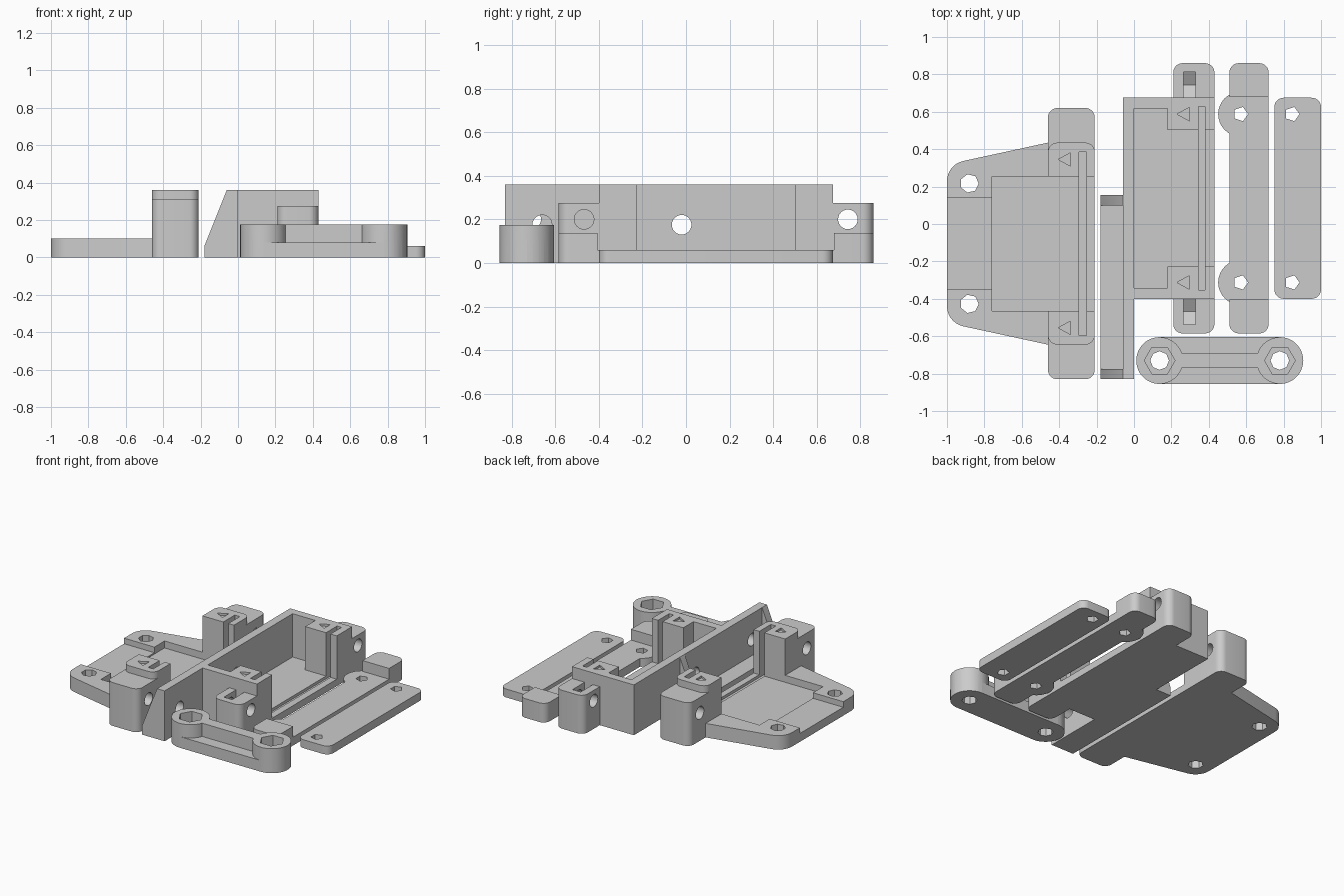
import bpy, bmesh, math
from mathutils import Vector

cube = bpy.data.objects.get("Cube")
if cube:
    bpy.data.objects.remove(cube, do_unlink=True)

grey = bpy.data.materials.new("plain grey")
grey.use_nodes = True
COLOUR = (0.6, 0.6, 0.6, 1)
grey.diffuse_color = COLOUR
grey.node_tree.nodes["Principled BSDF"].inputs["Base Color"].default_value = COLOUR


def fillet(corners, steps=7):
    """Outline from (x, y) or (x, y, radius) corners."""
    pts = []
    for i, c in enumerate(corners):
        p = Vector(c[:2])
        r = c[2] if len(c) > 2 else 0
        if not r:
            pts.append(p)
            continue
        u = (Vector(corners[i - 1][:2]) - p).normalized()
        v = (Vector(corners[(i + 1) % len(corners)][:2]) - p).normalized()
        half = u.angle(v) / 2
        centre = p + (u + v).normalized() * (r / math.sin(half))
        start = p + u * (r / math.tan(half)) - centre
        end = p + v * (r / math.tan(half)) - centre
        a0 = math.atan2(start.y, start.x)
        turn = math.remainder(math.atan2(end.y, end.x) - a0, math.tau)
        for k in range(steps + 1):
            a = a0 + turn * k / steps
            pts.append(centre + Vector((math.cos(a), math.sin(a))) * r)
    return pts


def rect(x0, x1, y0, y1, r0=0, r1=0):
    """Rectangle with radius r0 on the y0 corners and r1 on the y1 corners."""
    return fillet([(x0, y0, r0), (x1, y0, r0), (x1, y1, r1), (x0, y1, r1)])


def ring(x, y, r, n):
    return [(x + r * math.cos(math.tau * k / n), y + r * math.sin(math.tau * k / n))
            for k in range(n)]


def prism(outline, h0, h1, axis="Z"):
    """Extrude an outline along an axis."""
    place = {"Z": lambda a, b, h: (a, b, h),
             "X": lambda a, b, h: (h, a, b),
             "Y": lambda a, b, h: (a, h, b)}[axis]
    bm = bmesh.new()
    low = [bm.verts.new(place(a, b, h0)) for a, b in outline]
    high = [bm.verts.new(place(a, b, h1)) for a, b in outline]
    bm.faces.new(low)
    bm.faces.new(high)
    n = len(low)
    for i in range(n):
        j = (i + 1) % n
        bm.faces.new((low[i], low[j], high[j], high[i]))
    bmesh.ops.recalc_face_normals(bm, faces=bm.faces)
    mesh = bpy.data.meshes.new("piece")
    bm.to_mesh(mesh)
    bm.free()
    mesh.materials.append(grey)
    ob = bpy.data.objects.new("piece", mesh)
    bpy.context.collection.objects.link(ob)
    return ob


def solid(name, steps):
    """Add (+) and cut (-) pieces in order, starting from the first."""
    base = steps[0][1]
    base.name = base.data.name = name
    bpy.ops.object.select_all(action="DESELECT")
    bpy.context.view_layer.objects.active = base
    base.select_set(True)
    for sign, piece in steps[1:]:
        mod = base.modifiers.new("join", "BOOLEAN")
        mod.operation = "UNION" if sign == "+" else "DIFFERENCE"
        mod.solver = "EXACT"
        mod.object = piece
        bpy.ops.object.modifier_apply(modifier=mod.name)
        bpy.data.objects.remove(piece, do_unlink=True)
    bpy.ops.object.shade_smooth_by_angle(angle=math.radians(32))


def outer(x0, x1, mid, s, a, b, r=0.05):
    """Rectangle at distances a to b on side s, rounded on its outward corners."""
    y0, y1 = sorted((mid + s * a, mid + s * b))
    return rect(x0, x1, y0, y1, r if s < 0 else 0, r if s > 0 else 0)


def arrow(x, y):
    return [(x, y), (x + 0.066, y + 0.036), (x + 0.066, y - 0.036)]


SIDES = (-1, 1)

# Tapered tray with tall clamp posts
M = -0.105
tray = [("+", prism(fillet([(-0.21, M - 0.5), (-0.46, M - 0.54), (-1, M - 0.423, 0.11),
                            (-1, M + 0.423, 0.11), (-0.46, M + 0.54), (-0.21, M + 0.5)]), 0, 0.1)),
        ("-", prism(rect(-0.76, -0.1, M - 0.36, M + 0.36), 0.05, 0.5)),
        ("-", prism(rect(-1.1, -0.7, M - 0.245, M + 0.245), 0.06, 0.5))]
for s in SIDES:
    tray += [("+", prism(outer(-0.46, -0.21, M, s, 0.36, 0.54), 0, 0.36)),
             ("+", prism(outer(-0.46, -0.21, M, s, 0.4, 0.725), 0, 0.31))]
tray.append(("-", prism(rect(-0.295, -0.255, M - 0.49, M + 0.49), 0.03, 0.5)))
for s in SIDES:
    tray += [("-", prism(arrow(-0.405, M + s * 0.45), 0.345, 0.5)),
             ("-", prism(ring(M + s * 0.605, 0.2, 0.045, 24), -0.6, -0.1, "X")),
             ("-", prism(ring(-0.88, M + s * 0.322, 0.05, 7), -0.1, 0.5))]
solid("tapered_tray", tray)

# Open box with nut-slotted ears and a gusseted back wall
M = 0.1375
box = []
for s in SIDES:
    box.append(("+", prism(outer(0.21, 0.43, M, s, 0.5, 0.7225), 0, 0.275)))
for s in SIDES:
    y = M + s * 0.605
    slot = [(y - 0.07, 0.4), (y - 0.07, 0.16), (y, 0.12), (y + 0.07, 0.16), (y + 0.07, 0.4)]
    box.append(("-", prism(slot, 0.265, 0.33, "X")))
    box.append(("-", prism(ring(y, 0.2, 0.045, 24), 0.1, 0.6, "X")))
gusset = [(-0.18, 0), (-0.18, 0.06), (-0.06, 0.36), (-0.03, 0.36), (-0.03, 0)]
box += [("+", prism(rect(-0.06, 0.43, M - 0.5375, M + 0.5375), 0, 0.36)),
        ("+", prism(rect(-0.06, 0, -0.83, -0.37), 0, 0.36)),
        ("+", prism(rect(-0.18, 0, -0.83, 0.155), 0, 0.06)),
        ("+", prism(gusset, -0.83, -0.775, "Y")),
        ("+", prism(gusset, 0.1, 0.155, "Y")),
        ("-", prism([(0, M - 0.48), (0.18, M - 0.48), (0.18, M - 0.365), (0.5, M - 0.365),
                     (0.5, M + 0.365), (0.18, M + 0.365), (0.18, M + 0.48), (0, M + 0.48)],
                    0.05, 0.5)),
        ("-", prism(rect(0.345, 0.38, M - 0.49, M + 0.49), 0.03, 0.5))]
for s in SIDES:
    box.append(("-", prism(arrow(0.23, M + s * 0.45), 0.345, 0.5)))
for y in (-0.02, -0.66):
    box.append(("-", prism(ring(y, 0.175, 0.045, 24), -0.3, 0.1, "X")))
solid("open_box", box)

# Clamp bar with raised ends and side lobes
bar = [("+", prism(rect(0.51, 0.72, M - 0.7225, M + 0.7225, 0.05, 0.05), 0, 0.06))]
for s in SIDES:
    bar += [("+", prism(outer(0.51, 0.72, M, s, 0.5425, 0.7225), 0, 0.137)),
            ("+", prism(ring(0.57, M + s * 0.45, 0.12, 32), 0, 0.06))]
for s in SIDES:
    bar.append(("-", prism(ring(0.57, M + s * 0.45, 0.04, 5), -0.1, 0.5)))
solid("clamp_bar", bar)

# Flat cover strip
strip = [("+", prism(rect(0.75, 1, M - 0.5375, M + 0.5375, 0.05, 0.05), 0, 0.06))]
for s in SIDES:
    strip.append(("-", prism(ring(0.845, M + s * 0.45, 0.04, 5), -0.1, 0.5)))
solid("cover_strip", strip)

# Ribbed link with hexagonal pockets
ENDS, Y = (0.137, 0.78), -0.73
link = [("+", prism(rect(ENDS[0] - 0.125, ENDS[1] + 0.125, Y - 0.125, Y + 0.125, 0.1249, 0.1249),
                    0, 0.08)),
        ("+", prism(rect(ENDS[0], ENDS[1], Y - 0.04, Y + 0.04), 0.04, 0.175))]
link += [("+", prism(ring(x, Y, 0.125, 48), 0, 0.175)) for x in ENDS]
for x in ENDS:
    link += [("-", prism(ring(x, Y, 0.082, 6), 0.1, 0.5)),
             ("-", prism(ring(x, Y, 0.05, 8), -0.1, 0.5))]
solid("ribbed_link", link)
